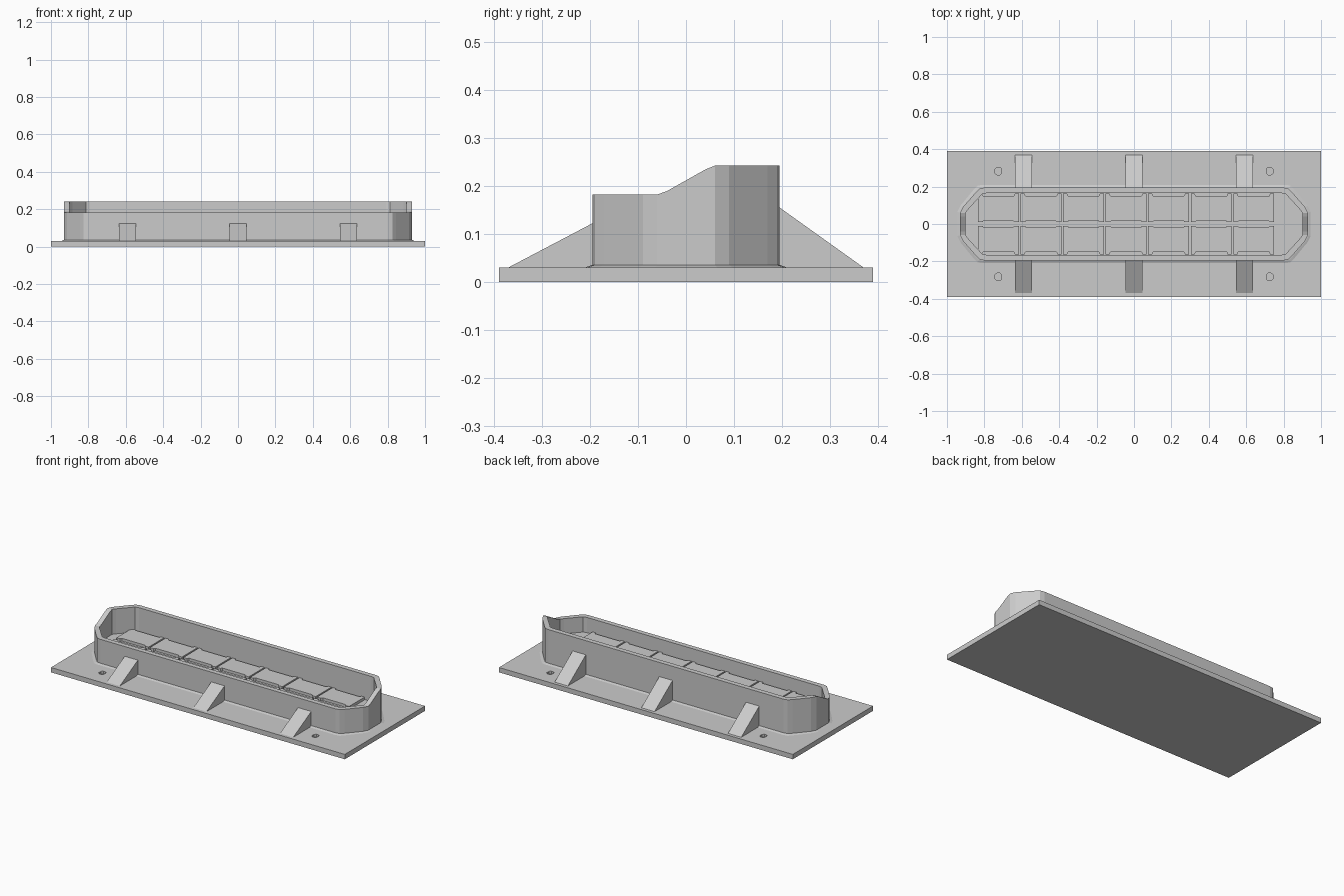
import bpy, bmesh

if "Cube" in bpy.data.objects:
    bpy.data.objects.remove(bpy.data.objects["Cube"])


def make(name, verts, faces):
    mesh = bpy.data.meshes.new(name)
    bm = bmesh.new()
    vs = [bm.verts.new(v) for v in verts]
    for f in faces:
        bm.faces.new([vs[i] for i in f])
    bmesh.ops.recalc_face_normals(bm, faces=bm.faces)
    bm.to_mesh(mesh)
    bm.free()
    ob = bpy.data.objects.new(name, mesh)
    bpy.context.collection.objects.link(ob)
    return ob


def prism(name, low, high):
    """Closed solid between two matching 3D outlines."""
    n = len(low)
    sides = [(i, (i + 1) % n, n + (i + 1) % n, n + i) for i in range(n)]
    return make(name, low + high, sides + [tuple(range(n)), tuple(range(n, 2 * n))])


def slab(name, outline, z0, z1):
    return prism(name, [(x, y, z0) for x, y in outline], [(x, y, z1) for x, y in outline])


def ring(name, loops):
    """Closed tube of quads through successive matching loops."""
    n, m = len(loops[0]), len(loops)
    faces = [(a * n + i, a * n + (i + 1) % n, (a + 1) % m * n + (i + 1) % n, (a + 1) % m * n + i)
             for a in range(m) for i in range(n)]
    return make(name, [v for loop in loops for v in loop], faces)


def mirror4(quarter):
    """Complete an outline from its +x +y quarter."""
    right = quarter + [(x, -y) for x, y in reversed(quarter)]
    return right + [(-x, y) for x, y in reversed(right)]


def rim_z(y):
    """Height of the rim: low at the front, sloping up to the back."""
    pts = [(-0.5, 0.182), (-0.06, 0.182), (-0.04, 0.189), (0.04, 0.234), (0.06, 0.242), (0.5, 0.242)]
    for (y0, z0), (y1, z1) in zip(pts, pts[1:]):
        if y <= y1:
            return z0 + (z1 - z0) * (y - y0) / (y1 - y0)


outer = mirror4([(0.80, 0.195), (0.825, 0.19), (0.845, 0.17), (0.915, 0.09), (0.93, 0.06), (0.93, 0.04)])
inner = mirror4([(0.79, 0.165), (0.812, 0.16), (0.83, 0.14), (0.885, 0.08), (0.90, 0.06), (0.90, 0.04)])

# Base plate with four blind bolt holes
base = slab("base_plate", [(-1, -0.39), (1, -0.39), (1, 0.39), (-1, 0.39)], 0, 0.03)
for sx in (-1, 1):
    for sy in (-1, 1):
        hole = [(sx * 0.725 + x, sy * 0.283 + y)
                for x, y in mirror4([(0.008, 0.02), (0.017, 0.012)])]
        cutter = slab("hole_cutter", hole, 0.012, 0.05)
        cutter.hide_render = True
        cutter.hide_set(True)
        mod = base.modifiers.new("hole", 'BOOLEAN')
        mod.object = cutter
        mod.operation = 'DIFFERENCE'
        mod.solver = 'EXACT'

# Tray wall with a stepped rim
wall = ring("tray_wall", [
    [(x, y, 0.028) for x, y in outer],
    [(x, y, rim_z(y)) for x, y in outer],
    [(x, y, rim_z(y)) for x, y in inner],
    [(x, y, 0.028) for x, y in inner]])

# Thin fillet where the wall meets the plate
ring("wall_fillet", [
    [(x * 1.018, y * 1.09, 0.029) for x, y in outer],
    [(x * 1.004, y * 1.02, 0.034) for x, y in outer],
    [(x * 0.99, y * 0.98, 0.036) for x, y in outer],
    [(x * 0.99, y * 0.98, 0.029) for x, y in outer]])

# Raised tray floor
slab("tray_floor", [(x * 1.01, y * 1.03) for x, y in inner], 0.028, 0.088)

# Two rows of seven notched panels
PITCH = 0.2275
for col in range(7):
    cx = -0.725 + col * PITCH
    for s in (-1, 1):
        w, t = 0.109, 0.075
        half = [(w, 0.010), (0.085, 0.010), (0.077, 0.020), (-0.077, 0.020), (-0.085, 0.010), (-w, 0.010),
                (-w, 0.162), (-0.088, 0.162), (-0.083, 0.150), (0.083, 0.150), (0.088, 0.162), (w, 0.162)]
        slab("floor_panel", [(cx + x, s * y) for x, y in half], 0.085, 0.105)

# Triangular support ribs, taller on the back
for cx in (-0.59, 0, 0.59):
    for name, s, top in (("front_rib", -1, 0.122), ("back_rib", 1, 0.155)):
        tri = [(s * 0.185, 0.028), (s * 0.37, 0.03), (s * 0.195, top), (s * 0.185, top)]
        prism(name, [(cx - 0.045, y, z) for y, z in tri], [(cx + 0.045, y, z) for y, z in tri])
